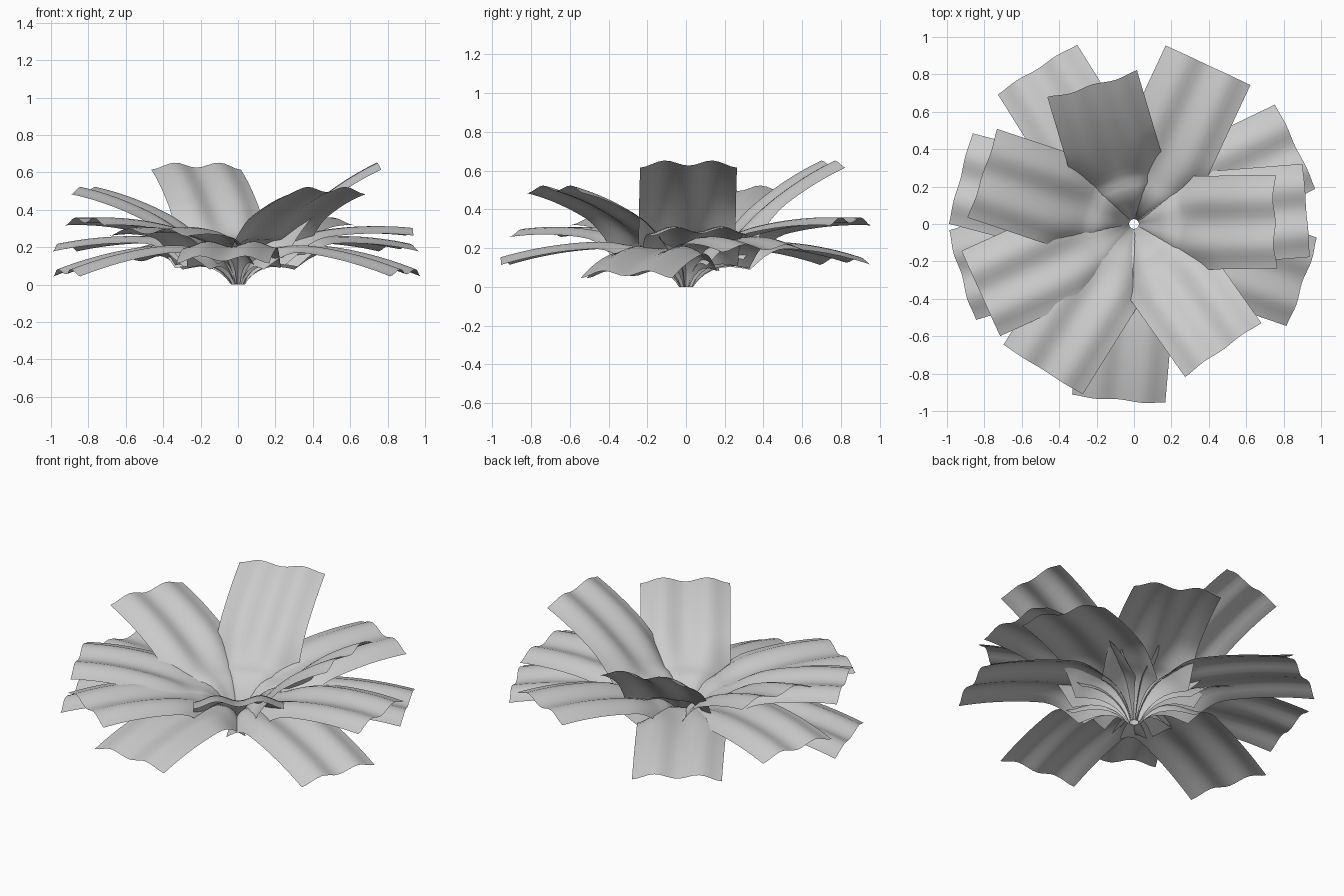
import bpy, math
from mathutils import Vector

if "Cube" in bpy.data.objects:
    bpy.data.objects.remove(bpy.data.objects["Cube"])

leaf_mat = bpy.data.materials.new("leaf grey")
leaf_mat.diffuse_color = (0.6, 0.6, 0.6, 1)
leaf_mat.use_nodes = True
leaf_mat.node_tree.nodes["Principled BSDF"].inputs["Base Color"].default_value = leaf_mat.diffuse_color

# each leaf: direction in degrees, tip radius, tip height (outer to inner)
LEAVES = [(196.6, .965, .07), (341, .957, .07), (122, .98, .14), (265, .945, .14),
          (25.6, .96, .205), (165.3, .962, .205), (238, .92, .285), (4.5, .925, .29),
          (204.4, .90, .345), (65, .937, .345), (161.5, .85, .51), (305.3, .82, .51),
          (1, .75, .64), (106.6, .772, .64)]
ROWS, COLS = 24, 16


def lerp(a, b, t):
    return a + (b - a) * t


def midrib(t, tip_r, tip_z):
    """Centre line of a leaf: a short steep foot, then a slightly arched blade."""
    knee_r, knee_z = 0.24, 0.205 + 0.06 * (tip_z - 0.07) / 0.57
    if t < 0.3:
        k = t / 0.3
        return lerp(0.025, knee_r, k ** 1.3), knee_z * math.sin(k * math.pi / 2) ** 0.9
    k = (t - 0.3) / 0.7
    return lerp(knee_r, tip_r, k), lerp(knee_z, tip_z, k) + 0.13 * k * (1 - k)


def make_leaf(name, angle, tip_r, tip_z):
    a = math.radians(angle)
    out = Vector((math.cos(a), math.sin(a), 0))
    side = Vector((-math.sin(a), math.cos(a), 0))
    up = Vector((0, 0, 1))
    verts, faces = [], []
    for i in range(ROWS + 1):
        t = i / ROWS
        r, z = midrib(t, tip_r, tip_z)
        r2, z2 = midrib(min(t + 0.01, 1), tip_r, tip_z)
        r1, z1 = midrib(max(t - 0.01, 0), tip_r, tip_z)
        tangent = (out * (r2 - r1) + up * (z2 - z1)).normalized()
        normal = tangent.cross(side).normalized()
        half = min(0.25, 1.1 * r)
        # edges hang down near the foot and flatten towards the tip
        droop = 0.11 * min(1, r / 0.22) * max(0, 1 - max(0, r - 0.24) / 0.22) ** 2
        wave = 0.016 * min(1, r / 0.35)
        for j in range(COLS + 1):
            u = 2 * j / COLS - 1
            p = out * r + up * (z - droop * u * u) + side * (half * u)
            p += normal * (-wave * math.cos(2 * math.pi * u) - 0.012 * u * u * t)
            p.z = max(p.z, 0)
            verts.append(p)
    n = COLS + 1
    for i in range(ROWS):
        for j in range(COLS):
            v = i * n + j
            faces.append((v, v + n, v + n + 1, v + 1))
    mesh = bpy.data.meshes.new(name)
    mesh.from_pydata(verts, [], faces)
    mesh.polygons.foreach_set("use_smooth", [True] * len(faces))
    mesh.materials.append(leaf_mat)
    bpy.context.collection.objects.link(bpy.data.objects.new(name, mesh))


# rosette of leaves
for i, (angle, tip_r, tip_z) in enumerate(LEAVES):
    make_leaf(f"leaf_{i + 1:02d}", angle, tip_r, tip_z)
